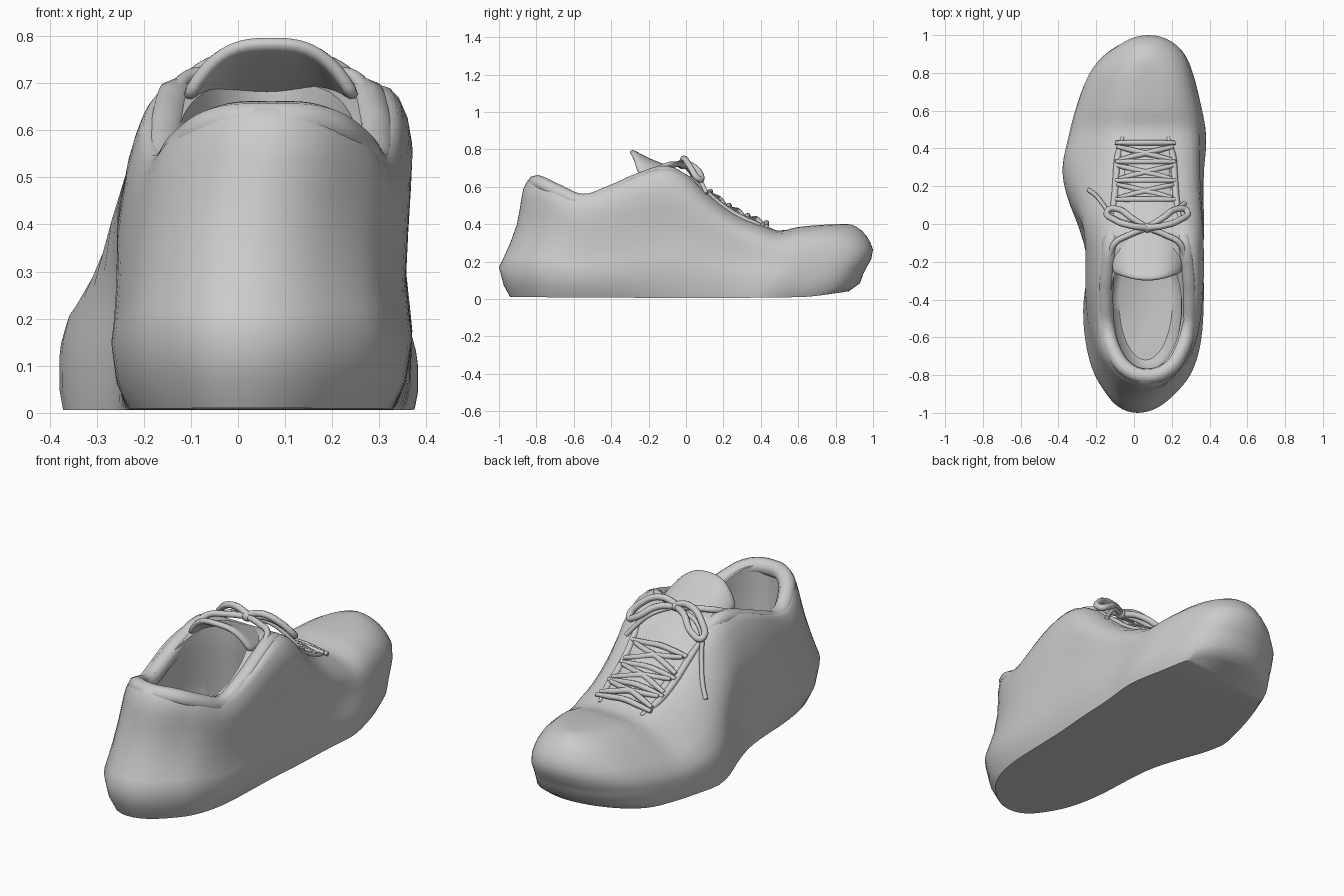
import bpy, bmesh, math
from mathutils import Vector
from mathutils.bvhtree import BVHTree

cube = bpy.data.objects.get("Cube")
if cube:
    bpy.data.objects.remove(cube)

grey = bpy.data.materials.new("plain_grey")
grey.use_nodes = True
COLOUR = (0.6, 0.6, 0.6, 1)
grey.diffuse_color = COLOUR
grey.node_tree.nodes["Principled BSDF"].inputs["Base Color"].default_value = COLOUR


def curve_at(points, x):
    """Smooth interpolation through (x, value) pairs."""
    if x <= points[0][0]:
        return points[0][1]
    for i in range(len(points) - 1):
        (x0, a), (x1, b) = points[i], points[i + 1]
        if x <= x1:
            p, q = points[max(i - 1, 0)], points[min(i + 2, len(points) - 1)]
            h, s = x1 - x0, (x - x0) / (x1 - x0)
            m0, m1 = (b - p[1]) / (x1 - p[0]) * h, (q[1] - a) / (q[0] - x0) * h
            return ((2*s**3 - 3*s*s + 1) * a + (s**3 - 2*s*s + s) * m0
                    + (3*s*s - 2*s**3) * b + (s**3 - s*s) * m1)
    return points[-1][1]


def smooth(a, b, x):
    s = min(max((x - a) / (b - a), 0), 1)
    return s * s * (3 - 2 * s)


def finish(bm, name):
    bmesh.ops.remove_doubles(bm, verts=bm.verts, dist=0.0005)
    bmesh.ops.recalc_face_normals(bm, faces=bm.faces)
    mesh = bpy.data.meshes.new(name)
    bm.to_mesh(mesh)
    mesh.materials.append(grey)
    mesh.shade_smooth()
    ob = bpy.data.objects.new(name, mesh)
    bpy.context.collection.objects.link(ob)
    return ob


def loft(bm, rings, closed=True):
    rows = [[bm.verts.new(p) for p in r] for r in rings]
    n = len(rows[0])
    for a, b in zip(rows, rows[1:]):
        for i in range(n if closed else n - 1):
            j = (i + 1) % n
            bm.faces.new((a[i], a[j], b[j], b[i]))
    return rows


# Plan outline, top line and sole line along the length
HALF = [(-1, .27), (-.9, .28), (-.8, .305), (-.6, .32), (-.2, .328), (0, .345),
        (.3, .375), (.5, .37), (.7, .35), (.9, .35), (1, .35)]
CENTRE = [(-1, .02), (-.8, .045), (-.4, .047), (-.2, .04), (0, .025),
          (.3, -.005), (.5, .018), (.8, .037), (1, .08)]
TOP = [(-1, .65), (-.8, .65), (-.7, .61), (-.6, .555), (-.5, .56), (-.3, .64),
       (-.2, .68), (-.1, .7), (0, .67), (.1, .58), (.2, .5), (.3, .44),
       (.4, .4), (.5, .365), (.6, .385), (.8, .4), (1, .4)]
SOLE = [(-1, .01), (.6, .01), (.9, .045), (1, .06)]
# height share, heel y, toe y, width at heel, width at forefoot
LEVELS = [(0, -.94, .87, 0, 0), (0, -.94, .87, .87, .98), (.1, -.975, .93, .96, 1),
          (.25, -1, .95, 1, 1), (.33, -.975, .965, .98, .99), (.45, -.94, .99, .96, .96),
          (.6, -.905, 1, .96, .9), (.72, -.89, .985, .95, .83), (.82, -.88, .965, .94, .74),
          (.9, -.87, .94, .91, .63), (.96, -.85, .91, .87, .5), (.99, -.835, .885, .84, .34),
          (1, -.82, .86, .8, .2), (1, -.82, .86, 0, 0)]
SEG = 96


def body_ring(level):
    t, y0, y1, heel, fore = level
    ring = []
    for i in range(SEG):
        a = 2 * math.pi * i / SEG
        u = -math.cos(a)
        side = 0 if i in (0, SEG // 2) else math.copysign(1, math.sin(a))
        y = y0 + (y1 - y0) * (u + 1) / 2
        k = smooth(-.45, .4, u)
        f = heel * (1 - k) + fore * k
        if side < 0:   # hollow arch, then the ball of the foot
            f *= 1 - .18 * math.exp(-((u + .12) / .2) ** 2) * math.exp(-((t - .27) / .22) ** 2)
            f *= 1 - .1 * smooth(-.1, .4, u) * smooth(.4, .7, t)
        half = curve_at(HALF, u) * math.sqrt(max(0, 1 - abs(u) ** 5)) * f
        c = curve_at(CENTRE, u)
        mid = math.exp(-((u + .1) / .25) ** 2)
        c += (.065 + .02 * mid - c) * smooth(.45, .95, t)
        zb, zt = curve_at(SOLE, y), curve_at(TOP, y)
        ring.append((c + side * half, y, zb + t * (zt - zb)))
    return ring


# Upper and sole in one skin
bm = bmesh.new()
loft(bm, [body_ring(l) for l in LEVELS])
body = finish(bm, "shoe_body")
bm = bmesh.new()
bm.from_mesh(body.data)
surface = BVHTree.FromBMesh(bm)
bm.free()


def on_top(x, y, lift=0.0):
    hit = surface.ray_cast(Vector((x, y, 2)), Vector((0, 0, -1)))[0]
    return Vector((x, y, (hit.z if hit else curve_at(TOP, y)) + lift))


# Foot opening, running forward under the tongue
bm = bmesh.new()
rows = loft(bm, [[(.062 + w * math.cos(a), mid + d * math.sin(a), z)
                  for a in (2 * math.pi * i / 48 for i in range(48))]
                 for z, w, mid, d in ((.16, .14, -.42, .3), (.2, .18, -.41, .35),
                                      (.4, .2, -.42, .36), (.55, .19, -.44, .34),
                                      (1, .19, -.44, .34))])
for r in (rows[0], rows[-1]):
    bm.faces.new(r)
cutter = finish(bm, "opening_cutter")
cutter.hide_render = True
cut = body.modifiers.new("opening", 'BOOLEAN')
cut.object, cut.solver = cutter, 'EXACT'
bpy.context.view_layer.objects.active = body
body.select_set(True)
bpy.ops.object.modifier_apply(modifier="opening")
bpy.ops.object.shade_smooth_by_angle(angle=math.radians(45))
bpy.data.objects.remove(cutter)


def tube(name, points, radius, tips=1.0):
    cu = bpy.data.curves.new(name, 'CURVE')
    cu.dimensions, cu.bevel_depth, cu.bevel_resolution = '3D', radius, 2
    cu.use_fill_caps, cu.resolution_u = True, 6
    sp = cu.splines.new('BEZIER')
    sp.bezier_points.add(len(points) - 1)
    for b, p in zip(sp.bezier_points, points):
        b.co = p
        b.handle_left_type = b.handle_right_type = 'AUTO'
    sp.bezier_points[0].radius = sp.bezier_points[-1].radius = tips
    cu.materials.append(grey)
    ob = bpy.data.objects.new(name, cu)
    bpy.context.collection.objects.link(ob)


# Padded collar around the opening
half_path = [(.17, .03), (.195, -.1), (.215, -.25), (.222, -.4), (.212, -.55),
             (.175, -.68), (.1, -.775)]
path = [(-x, y) for x, y in half_path] + [(0, -.805)] + half_path[::-1]
tube("collar_padding", [(.07 + x, y, curve_at(TOP, y) - .03) for x, y in path], .042, .5)

# Tongue: an arched sheet rising out of the throat
bm = bmesh.new()
rings = []
for y, z, w, drop in ((.42, .385, .11, .02), (.2, .49, .125, .025), (.03, .64, .14, .03),
                      (-.1, .7, .165, .05), (-.2, .735, .18, .08), (-.27, .775, .182, .11),
                      (-.3, .79, .175, .12)):
    rings.append([(.07 + w * s, y + .04 * s * s * (y < -.15), z - drop * abs(s) ** 3)
                  for s in (i / 8 for i in range(-8, 9))])
loft(bm, rings, closed=False)
tongue = finish(bm, "tongue")
thick = tongue.modifiers.new("thickness", 'SOLIDIFY')
thick.thickness, thick.offset = .03, 0
tongue.modifiers.new("rounding", 'SUBSURF').levels = 1

# Raised eyelet bands either side of the laces
for side, label in ((-1, "right"), (1, "left")):
    tube("eyelet_band_" + label,
         [on_top(.06 + side * x, y, -.004) for x, y in
          ((.12, .46), (.145, .36), (.155, .24), (.165, .12), (.185, .02))], .018, .5)

# Lacing rows and diagonals
eyelets = [.43, .33, .23, .13]


def lace(name, x0, y0, x1, y1):
    pts = []
    for i in range(5):
        s = i / 4
        p = on_top(x0 + (x1 - x0) * s, y0 + (y1 - y0) * s, .012)
        p.z = max(p.z, curve_at(TOP, p.y) + .02 - .03 * abs(2 * s - 1))
        pts.append(p)
    tube(name, pts, .015, .7)


for i, y in enumerate(eyelets):
    lace("lace_row_%d" % i, -.1, y, .22, y)
    if i:
        for a, b, label in ((-.09, .2, "a"), (.21, -.08, "b")):
            lace("lace_cross_%d%s" % (i, label), a, eyelets[i - 1] - .02, b, y + .01)

# Knot, bow loops and loose ends
knot = Vector((.07, -.02, .72))
tube("lace_knot", [knot + Vector((x, 0, 0)) for x in (-.035, 0, .035)], .027, .6)


def off(side, x, y, z):
    return knot + Vector((side * x, y, z))


for side, label in ((-1, "right"), (1, "left")):
    tube("bow_loop_" + label, [off(side, *p) for p in (
        (0, 0, .01), (.08, .01, .03), (.17, .04, -.01), (.21, .09, -.08),
        (.16, .1, -.06), (.08, .05, -.005), (0, 0, 0))], .017)
    tube("lace_strand_" + label, [off(side, *p) for p in (
        (0, 0, 0), (.1, -.04, 0), (.17, -.08, -.005), (.2, -.15, -.035))], .016)
tube("loose_lace_end", [knot, on_top(-.1, .03, .03), on_top(-.16, .1, .012),
                        on_top(-.2, .15, .008), on_top(-.24, .18, .006)], .012)
tube("short_lace_end", [knot, on_top(.17, .05, .05), on_top(.24, .09, .02),
                        on_top(.27, .11, .008)], .012)
